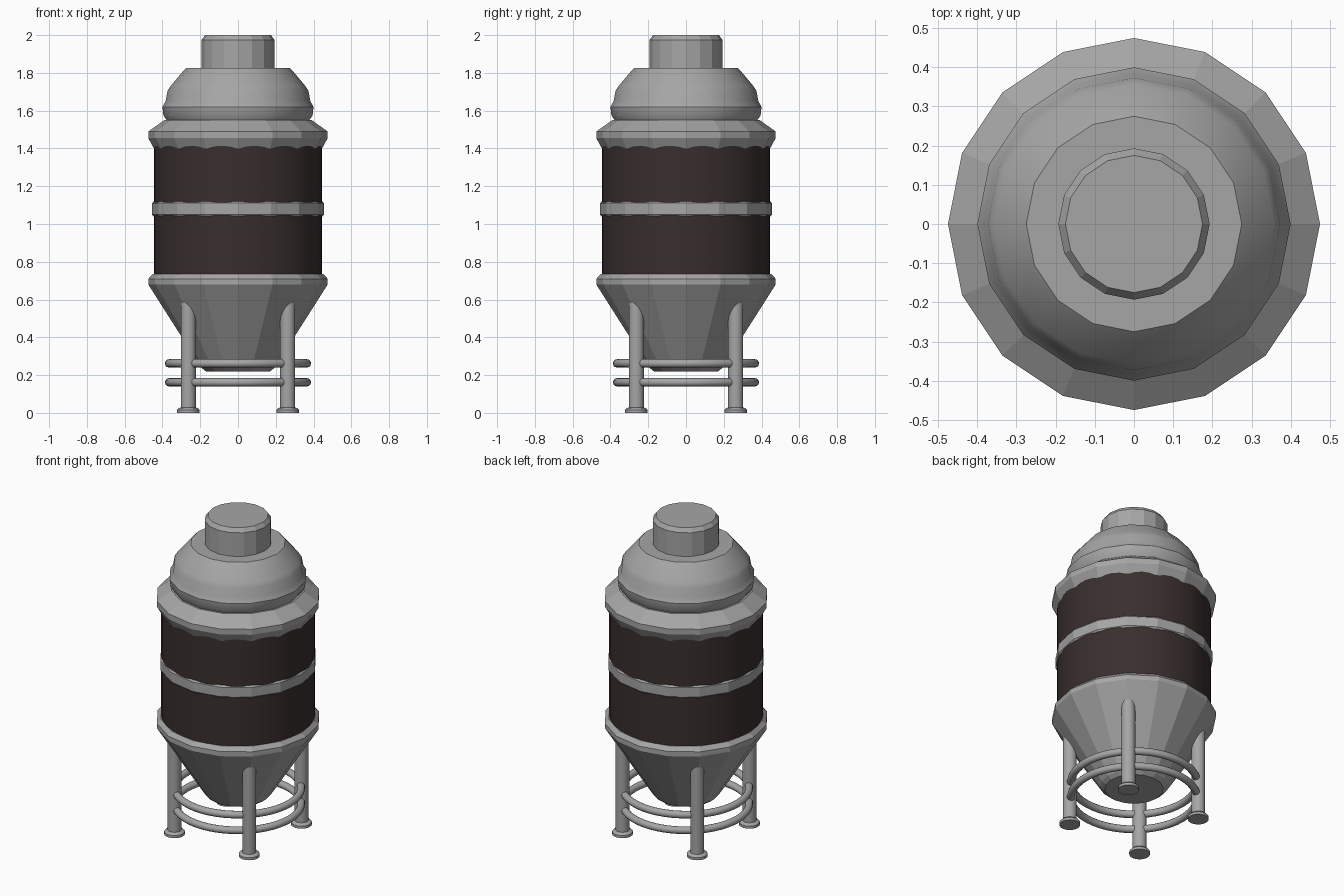
import bpy, bmesh, math
from mathutils import Matrix

cube = bpy.data.objects.get("Cube")
if cube:
    bpy.data.objects.remove(cube, do_unlink=True)


def material(name, rgb):
    mat = bpy.data.materials.new(name)
    mat.use_nodes = True
    mat.diffuse_color = (*rgb, 1)
    bsdf = next(n for n in mat.node_tree.nodes if n.type == 'BSDF_PRINCIPLED')
    bsdf.inputs["Base Color"].default_value = (*rgb, 1)
    return mat


steel = material("grey steel", (0.38, 0.38, 0.38))
dark = material("dark brown panel", (0.04, 0.028, 0.027))


def finish(obj, name, mat, smooth):
    obj.name = name
    obj.data.materials.append(mat)
    if smooth:
        bpy.ops.object.select_all(action='DESELECT')
        obj.select_set(True)
        bpy.context.view_layer.objects.active = obj
        bpy.ops.object.shade_smooth_by_angle(angle=math.radians(35))


def lathe(name, profile, sides, mat, smooth=False, at=(0, 0, 0)):
    """Solid of revolution from (radius, height) points, capped at both ends."""
    bm = bmesh.new()
    rings = []
    for r, z in profile:
        rings.append([bm.verts.new((r * math.cos(a), r * math.sin(a), z))
                      for a in (math.tau * i / sides for i in range(sides))])
    for low, high in zip(rings, rings[1:]):
        for i in range(sides):
            j = (i + 1) % sides
            bm.faces.new((low[i], low[j], high[j], high[i]))
    bm.faces.new(list(reversed(rings[0])))
    bm.faces.new(rings[-1])
    mesh = bpy.data.meshes.new(name)
    bm.to_mesh(mesh)
    bm.free()
    obj = bpy.data.objects.new(name, mesh)
    obj.location = at
    bpy.context.collection.objects.link(obj)
    finish(obj, name, mat, smooth)


# Hopper cone with its upper rim
lathe("hopper", [(0.17, 0.22), (0.195, 0.24), (0.475, 0.68),
                 (0.475, 0.71), (0.452, 0.735)], 16, steel)

# Round tank wall and the band around its middle
lathe("tank_wall", [(0.444, 0.70), (0.444, 1.44)], 64, dark, True)
lathe("middle_band", [(0.447, 1.04), (0.455, 1.05), (0.455, 1.11),
                      (0.447, 1.12)], 16, steel)

# Collar, stepped dome and neck
lathe("collar", [(0.445, 1.40), (0.475, 1.455), (0.475, 1.49),
                 (0.39, 1.55)], 16, steel)
lathe("dome", [(0.372, 1.54), (0.395, 1.575), (0.40, 1.62), (0.383, 1.65),
               (0.373, 1.705), (0.357, 1.73), (0.29, 1.81),
               (0.275, 1.825)], 16, steel, True)
lathe("neck", [(0.193, 1.80), (0.193, 1.975), (0.175, 2.0)], 16, steel)

# Four legs with round feet
leg_profile = [(0.06, 0), (0.06, 0.016), (0.052, 0.025), (0.04, 0.028), (0.04, 0.62)]
for side, x in (("right", -0.263), ("left", 0.263)):
    for end, y in (("front", -0.263), ("back", 0.263)):
        lathe(f"{end}_{side}_leg", leg_profile, 20, steel, True, (x, y, 0))

# Two hoops tying the legs together
for name, z in (("lower_hoop", 0.162), ("upper_hoop", 0.262)):
    bpy.ops.mesh.primitive_torus_add(major_segments=48, minor_segments=12,
                                     major_radius=0.365, minor_radius=0.022,
                                     location=(0, 0, z))
    finish(bpy.context.object, name, steel, True)
